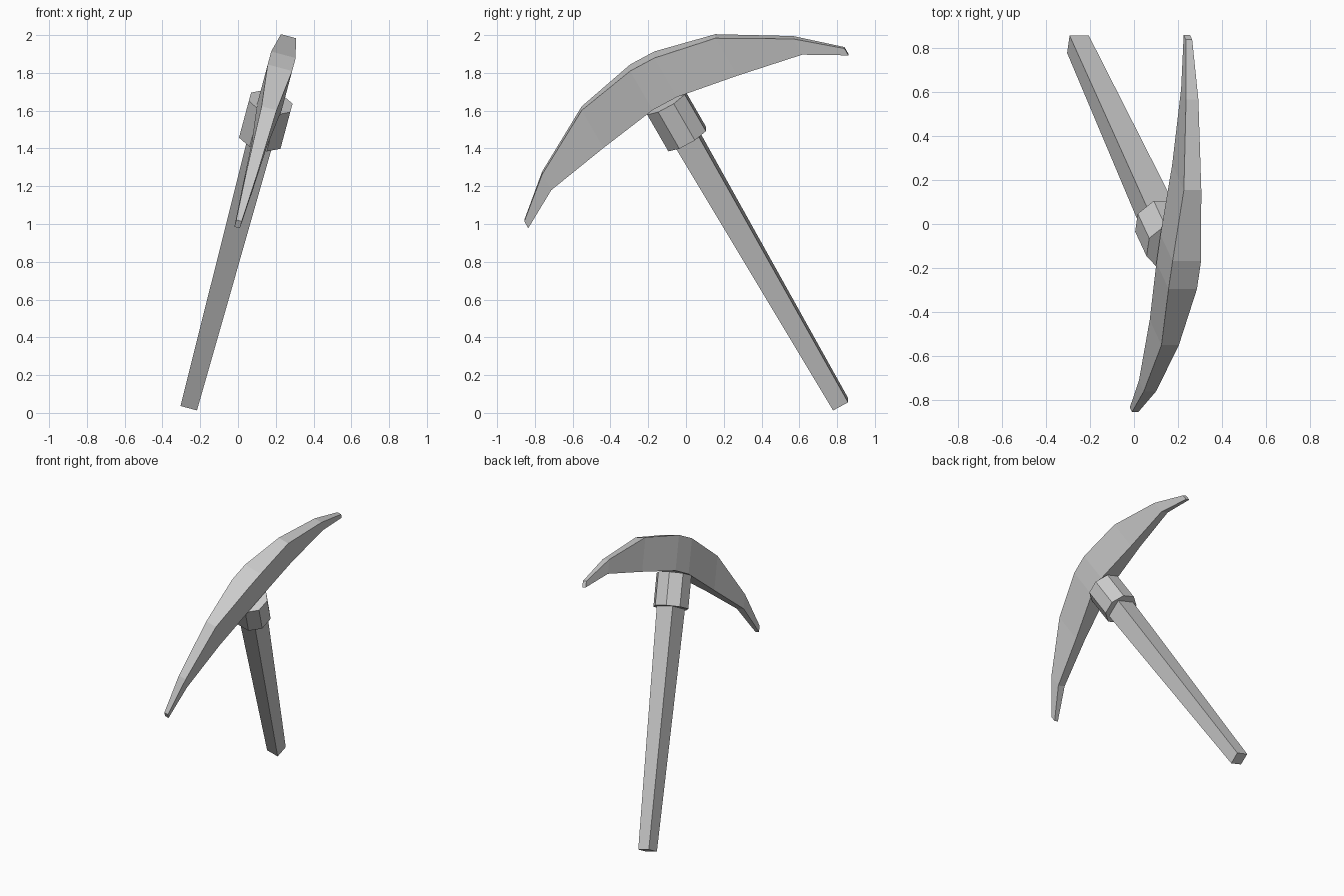
import bpy, bmesh
from math import radians, pi
from mathutils import Matrix

cube = bpy.data.objects.get("Cube")
if cube:
    bpy.data.objects.remove(cube, do_unlink=True)

grey = bpy.data.materials.new("plain_grey")
grey.use_nodes = True
COLOUR = (0.6, 0.6, 0.6, 1)
grey.diffuse_color = COLOUR
grey.node_tree.nodes["Principled BSDF"].inputs["Base Color"].default_value = COLOUR

# The whole tool leans to one side and forward around the collar
LEAN = (Matrix.Translation((0.147, -0.05, 1.547))
        @ Matrix.Rotation(radians(15), 4, 'Y') @ Matrix.Rotation(radians(29.2), 4, 'X'))


def finish(bm, name):
    bmesh.ops.recalc_face_normals(bm, faces=bm.faces)
    mesh = bpy.data.meshes.new(name)
    bm.to_mesh(mesh)
    bm.free()
    mesh.materials.append(grey)
    obj = bpy.data.objects.new(name, mesh)
    bpy.context.collection.objects.link(obj)
    obj.matrix_world = LEAN
    return obj


def frustum(name, sides, r_low, r_high, z_low, z_high):
    bm = bmesh.new()
    place = Matrix.Translation((0, 0, (z_low + z_high) / 2)) @ Matrix.Rotation(pi / sides, 4, 'Z')
    bmesh.ops.create_cone(bm, cap_ends=True, segments=sides, radius1=r_low,
                          radius2=r_high, depth=z_high - z_low, matrix=place)
    return finish(bm, name)


# Square handle, thicker towards the head
frustum("handle", 4, 0.064, 0.101, -1.78, 0.1)

# Eight-sided collar
frustum("collar", 8, 0.123, 0.123, -0.115, 0.115)

# Curved head: reach, lower height, upper height, half thickness
half = [(0.073, 0.128, 0.373, 0.067), (0.405, 0.068, 0.304, 0.041),
        (0.761, -0.002, 0.097, 0.029), (0.971, -0.128, -0.085, 0.015)]
stations = [(-y, lo, hi, t) for y, lo, hi, t in reversed(half)] + half

bm = bmesh.new()
rings = [[bm.verts.new(p) for p in ((-t, y, lo), (t, y, lo), (t, y, hi), (-t, y, hi))]
         for y, lo, hi, t in stations]
for a, b in zip(rings, rings[1:]):
    for i in range(4):
        j = (i + 1) % 4
        bm.faces.new((a[i], a[j], b[j], b[i]))
bm.faces.new(rings[0])
bm.faces.new(rings[-1])
finish(bm, "pick_head")
